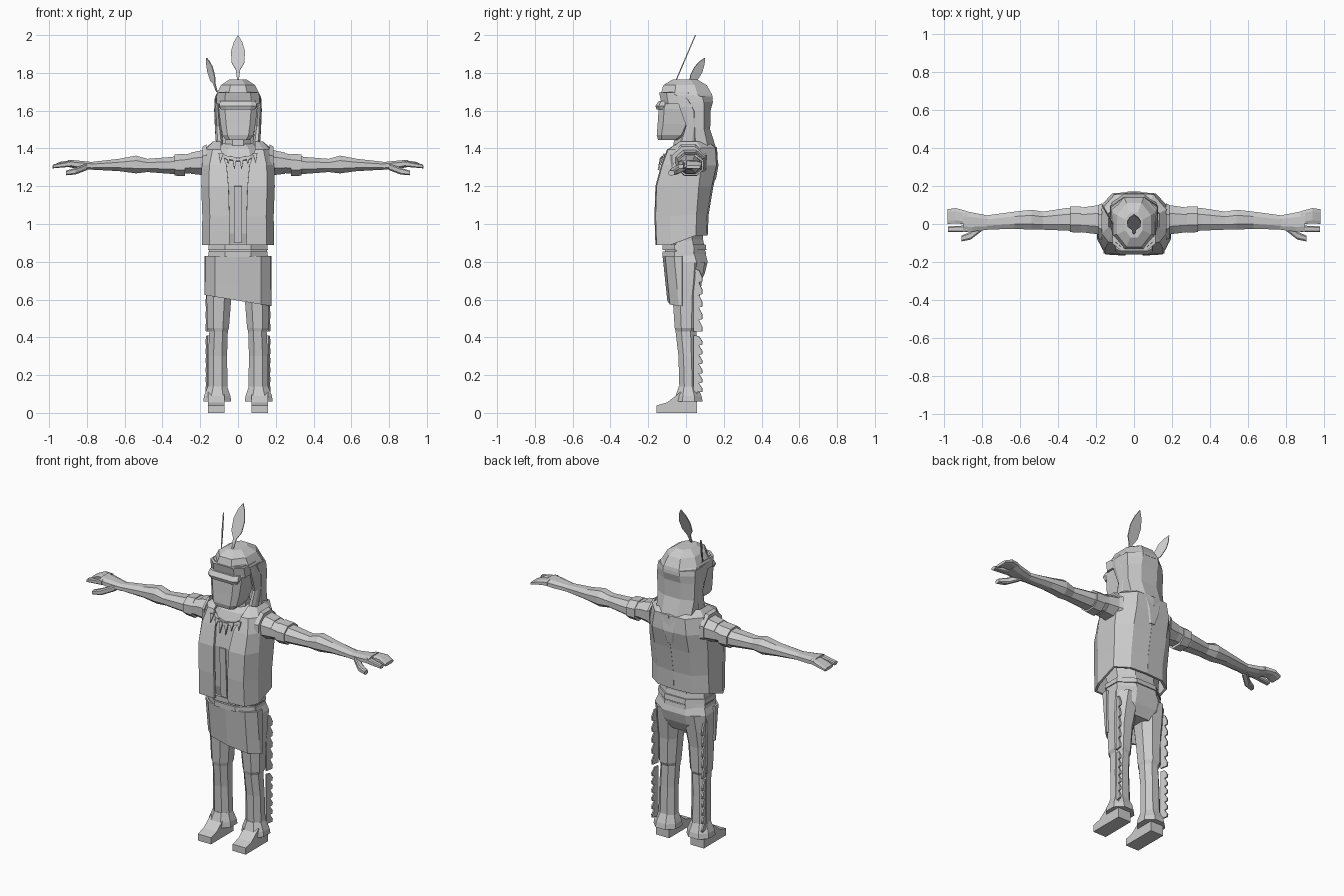
import bpy, bmesh, math
from mathutils import Vector

grey = bpy.data.materials.new("plain grey")
grey.diffuse_color = (0.6, 0.6, 0.6, 1)


def make(name, verts, faces, mirror=False, thick=0):
    me = bpy.data.meshes.new(name)
    me.from_pydata(verts, [], faces)
    bm = bmesh.new()
    bm.from_mesh(me)
    bmesh.ops.recalc_face_normals(bm, faces=bm.faces)
    bm.to_mesh(me)
    bm.free()
    me.materials.append(grey)
    ob = bpy.data.objects.new(name, me)
    bpy.context.collection.objects.link(ob)
    if thick:
        m = ob.modifiers.new("thickness", "SOLIDIFY")
        m.thickness, m.offset = thick, 0
    if mirror:
        m = ob.modifiers.new("mirror", "MIRROR")
        m.merge_threshold = 0.0005
    return ob


def loft(name, rings, axis="z", cut=0.28, mirror=False):
    """Eight-sided rings (t, a0, a1, b0, b1) skinned along an axis."""
    verts, faces = [], []
    u = [(cut, 0), (1 - cut, 0), (1, cut), (1, 1 - cut), (1 - cut, 1), (cut, 1), (0, 1 - cut), (0, cut)]
    for t, a0, a1, b0, b1 in rings:
        for p, q in u:
            a, b = a0 + (a1 - a0) * p, b0 + (b1 - b0) * q
            verts.append((a, b, t) if axis == "z" else (t, a, b))
    for r in range(len(rings) - 1):
        for i in range(8):
            j = (i + 1) % 8
            faces.append((r * 8 + i, r * 8 + j, r * 8 + 8 + j, r * 8 + 8 + i))
    faces += [tuple(range(8)), tuple(range(len(verts) - 8, len(verts)))]
    return make(name, verts, faces, mirror)


def plate(name, pts, thick, mirror=False):
    """Thin sheet from an outline."""
    return make(name, pts, [tuple(range(len(pts)))], mirror, thick)


def sheet(name, rows, thick, mirror=True):
    """Grid of points skinned into an open sheet."""
    n = len(rows[0])
    faces = [(r * n + i, r * n + i + 1, r * n + n + i + 1, r * n + n + i)
             for r in range(len(rows) - 1) for i in range(n - 1)]
    return make(name, [p for row in rows for p in row], faces, mirror, thick)


# body core
loft("shirt", [(.86, -.14, .14, -.10, .09), (.95, -.15, .15, -.125, .09), (1.2, -.165, .165, -.14, .11),
               (1.32, -.16, .16, -.12, .13), (1.40, -.13, .13, -.085, .12), (1.43, -.07, .07, -.05, .09)])
loft("neck", [(1.36, -.075, .075, -.07, .08), (1.50, -.06, .06, -.06, .07)])
loft("hips", [(.68, -.10, .10, -.06, .07), (.74, -.165, .165, -.085, .10), (.80, -.17, .17, -.10, .115),
              (.84, -.155, .155, -.11, .105), (.92, -.145, .145, -.11, .09)])
for z in (.825, .862):
    loft("belt", [(z, -.158, .158, -.125, .108), (z + .03, -.155, .155, -.125, .104)])

# open vest, half section swept upward
vest = []
for z, dz, x, yf, yb, gap in [(.89, .05, .185, -.155, .10, .045), (1.04, .01, .182, -.16, .105, .045),
                              (1.20, 0, .188, -.155, .13, .05), (1.31, 0, .185, -.125, .155, .06),
                              (1.39, .01, .165, -.095, .15, .09), (1.43, 0, .13, -.03, .11, .09)]:
    vest.append([(gap, yf, z), (x * .8, yf + .005, z), (x, yf * .5, z), (x, yb * .5, z + dz),
                 (x * .6, yb, z + dz), (0, yb + .008, z + dz)])
sheet("vest", vest, .014)
# shoulder trim around each armhole
loft("armhole_trim", [(.168, -.085, .11, 1.235, 1.42), (.188, -.075, .10, 1.245, 1.41)], "x", .3, True)

# arms
loft("arm", [(.15, -.06, .10, 1.245, 1.405), (.22, -.05, .09, 1.27, 1.38), (.35, -.035, .085, 1.265, 1.355),
             (.48, -.03, .065, 1.275, 1.345), (.54, -.03, .075, 1.268, 1.362), (.63, -.025, .065, 1.28, 1.345),
             (.78, -.03, .045, 1.288, 1.328)], "x", .28, True)
loft("arm_band", [(.28, -.045, .093, 1.253, 1.372), (.337, -.043, .093, 1.256, 1.368)], "x", .28, True)
loft("sleeve_edge", [(.18, -.055, .10, 1.258, 1.392), (.25, -.047, .09, 1.266, 1.378)], "x", .28, True)
loft("hand", [(.77, -.03, .045, 1.287, 1.328), (.85, -.04, .06, 1.292, 1.336), (.90, -.042, .07, 1.302, 1.34)],
     "x", .25, True)
loft("fingers", [(.88, -.003, .068, 1.305, 1.338), (.94, .004, .084, 1.304, 1.33), (.982, .0, .078, 1.293, 1.31)],
     "x", .2, True)
loft("index_finger", [(.88, -.043, -.008, 1.303, 1.335), (.98, -.043, -.012, 1.295, 1.315)], "x", .2, True)
loft("thumb", [(.80, -.035, .01, 1.285, 1.32), (.86, -.082, -.04, 1.262, 1.298), (.91, -.092, -.062, 1.258, 1.282)],
     "x", .2, True)

# legs and shoes
loft("trouser_leg", [(.125, .055, .16, -.035, .06), (.30, .058, .158, -.04, .055), (.43, .054, .152, -.055, .055),
                     (.45, .048, .162, -.06, .065), (.60, .036, .166, -.07, .07), (.70, .02, .17, -.075, .085),
                     (.80, .0, .17, -.09, .10)], mirror=True)
loft("trouser_cuff", [(.06, .036, .184, -.06, .088), (.09, .04, .18, -.055, .082), (.14, .057, .16, -.038, .06)],
     mirror=True)
shoe = [(-.155, .0), (.058, .0), (.058, .11), (-.03, .11), (-.10, .055), (-.155, .04)]
n = len(shoe)
make("shoe", [(x, y, z) for x in (.072, .16) for y, z in shoe],
     [tuple(range(n)), tuple(range(n, 2 * n))] + [(i, (i + 1) % n, n + (i + 1) % n, n + i) for i in range(n)], True)

# scalloped fringe down the outer legs
for lo, hi, count in ((.11, .41, 6), (.43, .76, 5)):
    pts, step = [(.158, .04, hi), (.158, .04, lo)], (hi - lo) / count
    for i in range(count):
        z = lo + i * step
        pts += [(.166, .085, z), (.168, .087, z + step * .35), (.164, .068, z + step * .95)]
    plate("leg_fringe", pts, .009, True)

# slanted loincloth wrapped round the front
rows = []
for k in range(4):
    row = []
    for x, y in ((-.172, -.02), (-.168, -.06), (-.12, -.105), (0, -.118), (.12, -.105), (.168, -.06), (.172, -.02)):
        low = .595 - x * .17
        row.append((x, y + (.025 * k / 3 if y < -.03 else 0), .83 + (low - .83) * k / 3))
    rows.append(row)
sheet("loincloth", rows, .012, False)

# head
loft("face", [(1.445, -.065, .065, -.148, -.04), (1.47, -.082, .082, -.155, .0), (1.53, -.093, .093, -.15, .03),
              (1.61, -.102, .102, -.145, .04), (1.70, -.10, .10, -.12, .05)], cut=.16)
loft("brow", [(1.605, -.09, .09, -.155, -.06), (1.625, -.10, .10, -.162, -.05), (1.65, -.095, .095, -.145, -.05)],
     cut=.15)
loft("headband", [(1.635, -.114, .114, -.13, .05), (1.695, -.112, .112, -.142, .05)], cut=.2)
loft("hair", [(1.235, -.025, .025, .12, .158), (1.31, -.07, .07, .09, .172), (1.40, -.115, .115, .01, .16),
              (1.50, -.122, .122, .015, .128), (1.60, -.126, .126, .01, .13), (1.645, -.125, .125, -.03, .142),
              (1.675, -.122, .122, -.05, .14)])
loft("hair_crown", [(1.665, -.122, .122, -.05, .142), (1.685, -.115, .115, -.135, .138),
                    (1.735, -.09, .09, -.12, .11), (1.765, -.045, .045, -.07, .06)])
loft("side_lock", [(1.40, .075, .115, -.035, .05), (1.52, .09, .122, .0, .06), (1.62, .10, .125, -.035, .06),
                   (1.68, .10, .12, -.05, .06)], mirror=True)


# feathers standing in the hair
def feather(name, base, tip, side, width):
    base, tip, side = Vector(base), Vector(tip), Vector(side)
    shape = [(0, .1), (.25, .3), (.4, .9), (.65, 1), (.85, .6), (1, 0)]
    right = [base.lerp(tip, t) + side * w * width for t, w in shape]
    left = [base.lerp(tip, t) - side * w * width for t, w in shape[:-1]]
    plate(name, [tuple(p) for p in right + left[::-1]], .006)


feather("crown_feather", (0, -.055, 1.755), (0, .05, 2.0), (1, 0, 0), .037)
feather("side_feather", (-.112, .0, 1.70), (-.167, .10, 1.88), (-.40, .65, -.5), .03)

# necklace with tooth pendants
arc = [(-.11, -.085, 1.385), (-.06, -.115, 1.36), (0, -.125, 1.35), (.06, -.115, 1.36), (.11, -.085, 1.385)]
sheet("necklace", [arc, [(x, y - .004, z - .018) for x, y, z in arc]], .02, False)
for x, drop in ((-.09, .05), (-.05, .045), (-.018, .065), (.018, .065), (.05, .045), (.09, .05)):
    y, z = -.138 + abs(x) * .25, 1.345 + abs(x) * .3
    plate("tooth", [(x - .012, y, z), (x + .012, y, z), (x * 1.05, y - .012, z - drop)], .009)
# placket strip down the shirt front
plate("shirt_placket", [(-.02, -.132, .90), (.02, -.132, .90), (.02, -.147, 1.2), (-.02, -.147, 1.2)], .006)
